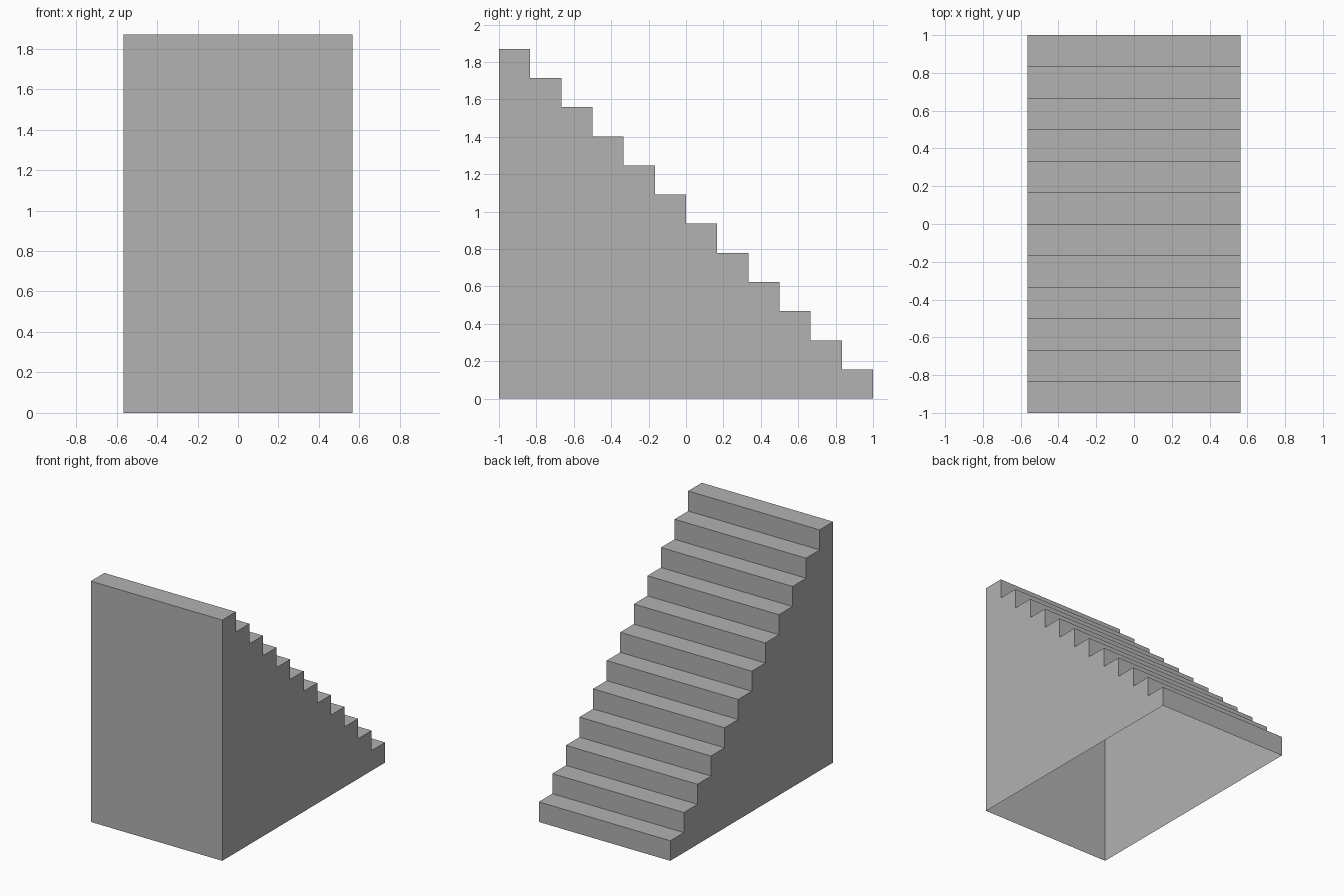
import bpy
import bmesh

cube = bpy.data.objects.get("Cube")
if cube:
    bpy.data.objects.remove(cube, do_unlink=True)

STEPS = 12
HALF_WIDTH = 0.565
HEIGHT = 1.87
TREAD = 2 / STEPS
RISE = HEIGHT / STEPS

# Plain grey material
grey = bpy.data.materials.new("plain grey")
grey.use_nodes = True
colour = (0.445, 0.445, 0.445, 1)
grey.diffuse_color = colour
grey.node_tree.nodes["Principled BSDF"].inputs["Base Color"].default_value = colour

# Side profile: up the tall front wall, then down the steps to the back
profile = [(-1, 0)]
for i in range(STEPS):
    z = HEIGHT - i * RISE
    profile += [(-1 + i * TREAD, z), (-1 + (i + 1) * TREAD, z)]
profile.append((1, 0))

# Hollow shell: two side walls joined by front wall, treads and risers, open below
bm = bmesh.new()
right = [bm.verts.new((HALF_WIDTH, y, z)) for y, z in profile]
left = [bm.verts.new((-HALF_WIDTH, y, z)) for y, z in profile]
bm.faces.new(reversed(right))
bm.faces.new(left)
for i in range(len(profile) - 1):
    bm.faces.new((left[i], right[i], right[i + 1], left[i + 1]))

# Normals face outwards: treads point up
bmesh.ops.recalc_face_normals(bm, faces=bm.faces)
bm.normal_update()
tread = max(bm.faces, key=lambda f: f.calc_center_median().z)
if tread.normal.z < 0:
    bmesh.ops.reverse_faces(bm, faces=bm.faces)

mesh = bpy.data.meshes.new("staircase")
bm.to_mesh(mesh)
bm.free()
mesh.materials.append(grey)
staircase = bpy.data.objects.new("staircase", mesh)
bpy.context.collection.objects.link(staircase)
